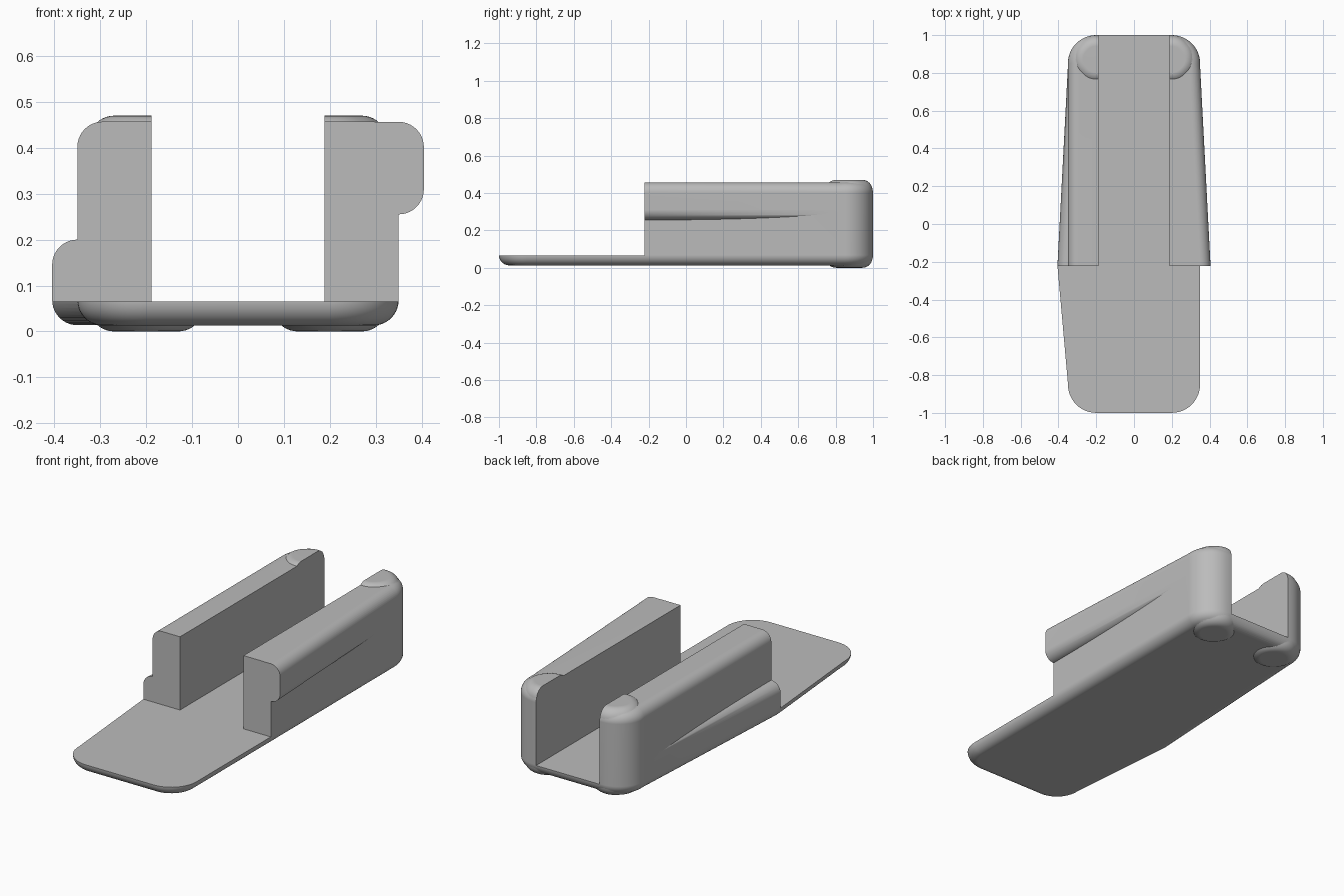
import bpy
import bmesh
from math import sin, cos, pi, atan2
from mathutils import Vector

cube = bpy.data.objects.get("Cube")
if cube:
    bpy.data.objects.remove(cube, do_unlink=True)

grey = bpy.data.materials.new("plain grey")
grey.use_nodes = True
grey.diffuse_color = (0.5, 0.5, 0.5, 1)
grey.node_tree.nodes["Principled BSDF"].inputs["Base Color"].default_value = (0.5, 0.5, 0.5, 1)

FILLET = 0.055
STEPS = 10


def finish(name, bm):
    bmesh.ops.recalc_face_normals(bm, faces=bm.faces)
    mesh = bpy.data.meshes.new(name)
    bm.to_mesh(mesh)
    bm.free()
    obj = bpy.data.objects.new(name, mesh)
    mesh.materials.append(grey)
    bpy.context.collection.objects.link(obj)
    return obj


def outline(core, radius):
    """Convex counter-clockwise core polygon grown by a radius, with round corners."""
    pts = []
    count = len(core)
    for i, c in enumerate(core):
        before, after = core[i - 1], core[(i + 1) % count]
        start = atan2(c[1] - before[1], c[0] - before[0]) - pi / 2
        turn = (atan2(after[1] - c[1], after[0] - c[0]) - pi / 2 - start) % (2 * pi)
        n = max(2, round(turn / (pi / 2) * 12))
        for k in range(n + 1):
            a = start + turn * k / n
            pts.append((c[0] + radius * cos(a), c[1] + radius * sin(a)))
    return pts


def pillow(name, core, radius, z0, z1):
    """Upright prism with rounded corners and filleted top and bottom rims."""
    bm = bmesh.new()
    arc = [pi / 2 * k / STEPS for k in range(STEPS + 1)]
    levels = [(z0 + FILLET * (1 - sin(a)), FILLET * (1 - cos(a))) for a in reversed(arc)]
    levels += [(z1 - FILLET * (1 - sin(a)), FILLET * (1 - cos(a))) for a in arc]
    rings = [[bm.verts.new((x, y, z)) for x, y in outline(core, radius - inset)]
             for z, inset in levels]
    n = len(rings[0])
    for low, high in zip(rings, rings[1:]):
        for i in range(n):
            j = (i + 1) % n
            bm.faces.new((low[i], low[j], high[j], high[i]))
    bm.faces.new(rings[0][::-1])
    bm.faces.new(rings[-1])
    return finish(name, bm)


def disc(name, x, y, radius, z0, z1):
    core = [(x + 0.01 * cos(pi / 2 * k), y + 0.01 * sin(pi / 2 * k)) for k in range(4)]
    return pillow(name, core, radius - 0.01, z0, z1)


def box(name, low, high):
    bm = bmesh.new()
    bmesh.ops.create_cube(bm, size=1)
    low, high = Vector(low), Vector(high)
    for v in bm.verts:
        v.co = (low + high) / 2 + v.co * (high - low)
    return finish(name, bm)


def combine(target, other, operation):
    mod = target.modifiers.new(operation.lower(), 'BOOLEAN')
    mod.operation = operation
    mod.solver = 'EXACT'
    mod.object = other
    bpy.context.view_layer.objects.active = target
    bpy.ops.object.modifier_apply(modifier=mod.name)
    bpy.data.objects.remove(other, do_unlink=True)


# Main rounded block
body = pillow("channel_body", [(-.2, -.85), (.2, -.85), (.2, .85), (-.2, .85)],
              0.15, 0.013, 0.457)

# Tapered side bulges: low on the right, high on the left
low_core = [(-.199, -.849), (.15, -.849), (.15, .849), (-.199, .849), (-.255, -.22)]
high_core = [(-x, y) for x, y in reversed(low_core)]
combine(body, pillow("low_bulge", low_core, 0.15, 0.0135, 0.2), 'UNION')
combine(body, pillow("high_bulge", high_core, 0.15, 0.255, 0.4565), 'UNION')

# Round pads at the back corners, showing above and below
for side in (-1, 1):
    combine(body, disc("pad", side * 0.2, 0.872, 0.125, 0, 0.47), 'UNION')

# Open front and long channel
combine(body, box("front_cutter", (-1, -2, 0.065), (1, -0.222, 1)), 'DIFFERENCE')
combine(body, box("channel_cutter", (-0.188, -1.5, 0.065), (0.188, 1.5, 1)), 'DIFFERENCE')

# Smooth fillets with crisp cut edges
bpy.ops.object.select_all(action='DESELECT')
body.select_set(True)
bpy.context.view_layer.objects.active = body
bpy.ops.object.shade_smooth_by_angle(angle=pi / 6)
weighted = body.modifiers.new("weighted_normals", 'WEIGHTED_NORMAL')
weighted.keep_sharp = True
